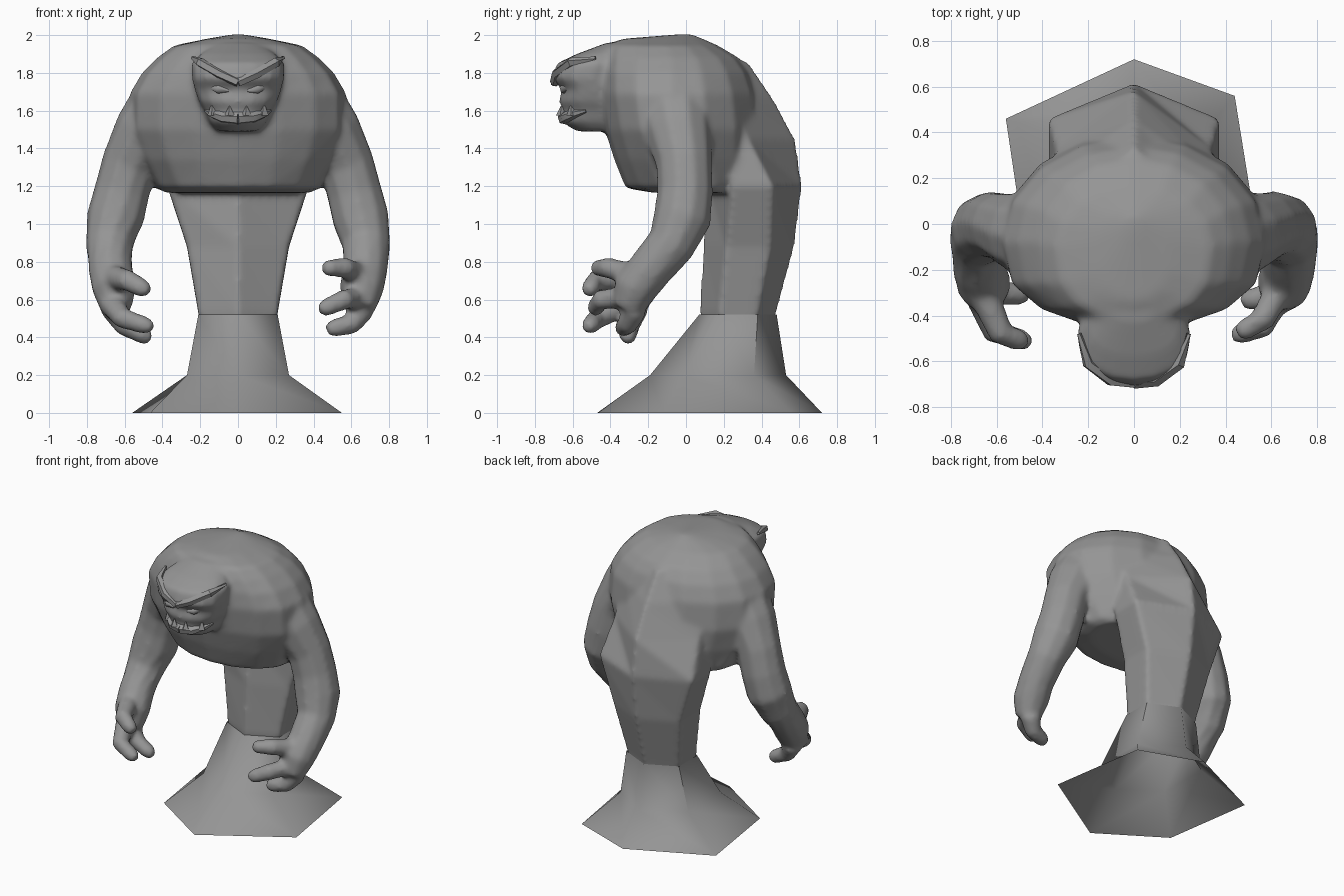
import bpy, bmesh, math
from mathutils import Vector

old = bpy.data.objects.get("Cube")
if old:
    bpy.data.objects.remove(old)

grey = bpy.data.materials.new("stone_grey")
grey.use_nodes = True
COLOR = (0.3, 0.3, 0.3, 1)
grey.diffuse_color = COLOR
grey.node_tree.nodes["Principled BSDF"].inputs["Base Color"].default_value = COLOR


def loft(name, rings, caps=(True, True), angle=60):
    """Skin a list of equal-length point rings."""
    bm = bmesh.new()
    rows = [[bm.verts.new(p) for p in ring] for ring in rings]
    for a, b in zip(rows, rows[1:]):
        for i in range(len(a)):
            j = (i + 1) % len(a)
            bm.faces.new((a[i], a[j], b[j], b[i]))
    if caps[0]:
        bm.faces.new(rows[0][::-1])
    if caps[1]:
        bm.faces.new(rows[-1])
    bmesh.ops.recalc_face_normals(bm, faces=bm.faces)
    mesh = bpy.data.meshes.new(name)
    bm.to_mesh(mesh)
    bm.free()
    mesh.materials.append(grey)
    ob = bpy.data.objects.new(name, mesh)
    bpy.context.collection.objects.link(ob)
    bpy.ops.object.select_all(action='DESELECT')
    ob.select_set(True)
    bpy.context.view_layer.objects.active = ob
    bpy.ops.object.shade_smooth_by_angle(angle=math.radians(angle))
    return ob


def section(z, half, front, back, mid, sides=16):
    """Level ring, widest at y = mid, rounded behind and fuller in front."""
    ring = []
    for k in range(sides):
        a = math.tau * k / sides
        c, s = math.cos(a), math.sin(a)
        y = (back - mid) * s if s > 0 else (front - mid) * abs(s) ** 0.75
        ring.append((half * c, mid + y, z))
    return ring


def hexagon(z, half, front, back, rear):
    """Six-sided ring with corners at the front and back; rear is the y of the hind side corners."""
    fore = front + (back - front) / 4
    return [(0, back, z), (half, rear, z), (half, fore, z),
            (0, front, z), (-half, fore, z), (-half, rear, z)]


def tube(name, path, sides=8, angle=60):
    """Round limb through (x, y, z, radius) points."""
    pts = [Vector(p[:3]) for p in path]
    rings = []
    for i, p in enumerate(pts):
        t = (pts[min(i + 1, len(pts) - 1)] - pts[max(i - 1, 0)]).normalized()
        u = t.cross(Vector((0.2, 1, 0.3))).normalized()
        v = t.cross(u)
        rings.append([p + path[i][3] * (u * math.cos(a) + v * math.sin(a))
                      for a in (math.tau * k / sides for k in range(sides))])
    return loft(name, rings, angle=angle)


def flip(path, side):
    return [(side * p[0],) + tuple(p[1:]) for p in path]


# Flared, open hexagonal foot
foot = [(0, .72, 0), (.44, .56, 0), (.55, -.12, 0),
        (-.02, -.47, 0), (-.465, -.18, 0), (-.56, .46, 0)]
waist = (.21, .07, .48, .38)
loft("flared_foot", [foot, hexagon(.2, .27, -.19, .53, .36), hexagon(.52, *waist)],
     caps=(False, False))

# Stalk rising into a wedge-shaped back
body = [loft("body", [hexagon(.47, .2, .08, .47, .37), hexagon(.53, *waist),
                      hexagon(.88, .27, .09, .575, .45), hexagon(1.2, .375, .12, .615, .46),
                      hexagon(1.45, .34, .08, .58, .33), hexagon(1.67, .31, -.02, .46, .25),
                      hexagon(1.86, .25, -.2, .33, .14)])]

# Hunched upper body with an overhanging chest
body.append(loft("chest", [section(*r) for r in (
    (1.165, .38, -.17, .3, .1), (1.19, .44, -.32, .34, .04),
    (1.34, .52, -.38, .38, -.02), (1.5, .58, -.43, .4, -.06),
    (1.69, .575, -.46, .38, -.08), (1.8, .51, -.46, .34, -.08),
    (1.88, .43, -.45, .28, -.08), (1.945, .34, -.43, .17, -.1),
    (1.98, .17, -.34, .09, -.08), (2.005, .02, -.03, .03, 0))]))

# Head with heavy forehead, sunken eyes and chin
body.append(loft("head", [section(*r) for r in (
    (1.49, .11, -.58, -.3, -.42), (1.54, .155, -.66, -.3, -.44),
    (1.6, .18, -.65, -.3, -.45), (1.65, .21, -.675, -.3, -.47),
    (1.71, .23, -.655, -.3, -.48), (1.77, .245, -.71, -.3, -.5),
    (1.85, .25, -.685, -.3, -.48), (1.9, .2, -.58, -.3, -.44),
    (1.96, .12, -.42, -.2, -.3))]))

# Arms, mirrored
arm = [(.38, -.06, 1.62, .2), (.485, -.04, 1.48, .18), (.575, -.01, 1.32, .15),
       (.615, -.005, 1.17, .15), (.65, -.02, 1.03, .155), (.68, -.08, .89, .13),
       (.675, -.19, .76, .12), (.655, -.27, .66, .12), (.645, -.31, .55, .085)]
# Three curled digits per hand, posed separately
digits = {
    "left": [[(.66, -.24, .72), (.56, -.42, .77), (.45, -.48, .765)],
             [(.64, -.3, .61), (.56, -.45, .6), (.43, -.49, .54)],
             [(.66, -.27, .55), (.6, -.31, .47), (.47, -.34, .44)]],
    "right": [[(.67, -.28, .72), (.58, -.48, .7), (.47, -.52, .64)],
              [(.67, -.32, .58), (.61, -.47, .5), (.45, -.52, .45)],
              [(.67, -.26, .56), (.6, -.3, .46), (.46, -.31, .39)]]}

for label, side in (("left", 1), ("right", -1)):
    body.append(tube(label + "_arm", flip(arm, side), 10))
    for path in digits[label]:
        a, b, c = (Vector(p) for p in path)
        limb = [(*a, .07), (*b, .058), (*b.lerp(c, .75), .05), (*c, .03)]
        body.append(tube(label + "_digit", flip(limb, side)))

    # Slanted brow ridge, eye and jaw
    tube(label + "_brow", flip([(0, -.695, 1.75, .025), (.1, -.685, 1.795, .026),
                                (.2, -.61, 1.855, .026), (.24, -.48, 1.88, .01)], side), 5, 30)
    tube(label + "_eye", flip([(.05, -.655, 1.705, .008), (.1, -.645, 1.715, .028),
                               (.17, -.59, 1.735, .01)], side), 6)
    tube(label + "_jaw", flip([(0, -.645, 1.56, .035), (.08, -.635, 1.565, .03),
                               (.14, -.585, 1.585, .022), (.17, -.53, 1.6, .01)], side), 6, 40)
    # Teeth along the jaw
    for n, (x, y, h) in enumerate(((.045, -.66, .045), (.135, -.605, .065))):
        tube(f"{label}_tooth_{n + 1}",
             flip([(x, y, 1.575, .028), (x, y, 1.58 + h, .003)], side), 4, 20)

# Fuse stalk, chest, head and limbs into one smooth skin
bpy.ops.object.select_all(action='DESELECT')
for part in body:
    part.select_set(True)
bpy.context.view_layer.objects.active = body[0]
bpy.ops.object.join()
skin = body[0].modifiers.new("fuse", 'REMESH')
skin.mode = 'VOXEL'
skin.voxel_size = 0.016
skin.use_smooth_shade = True
relax = body[0].modifiers.new("relax", 'SMOOTH')
relax.factor = 0.5
relax.iterations = 10
